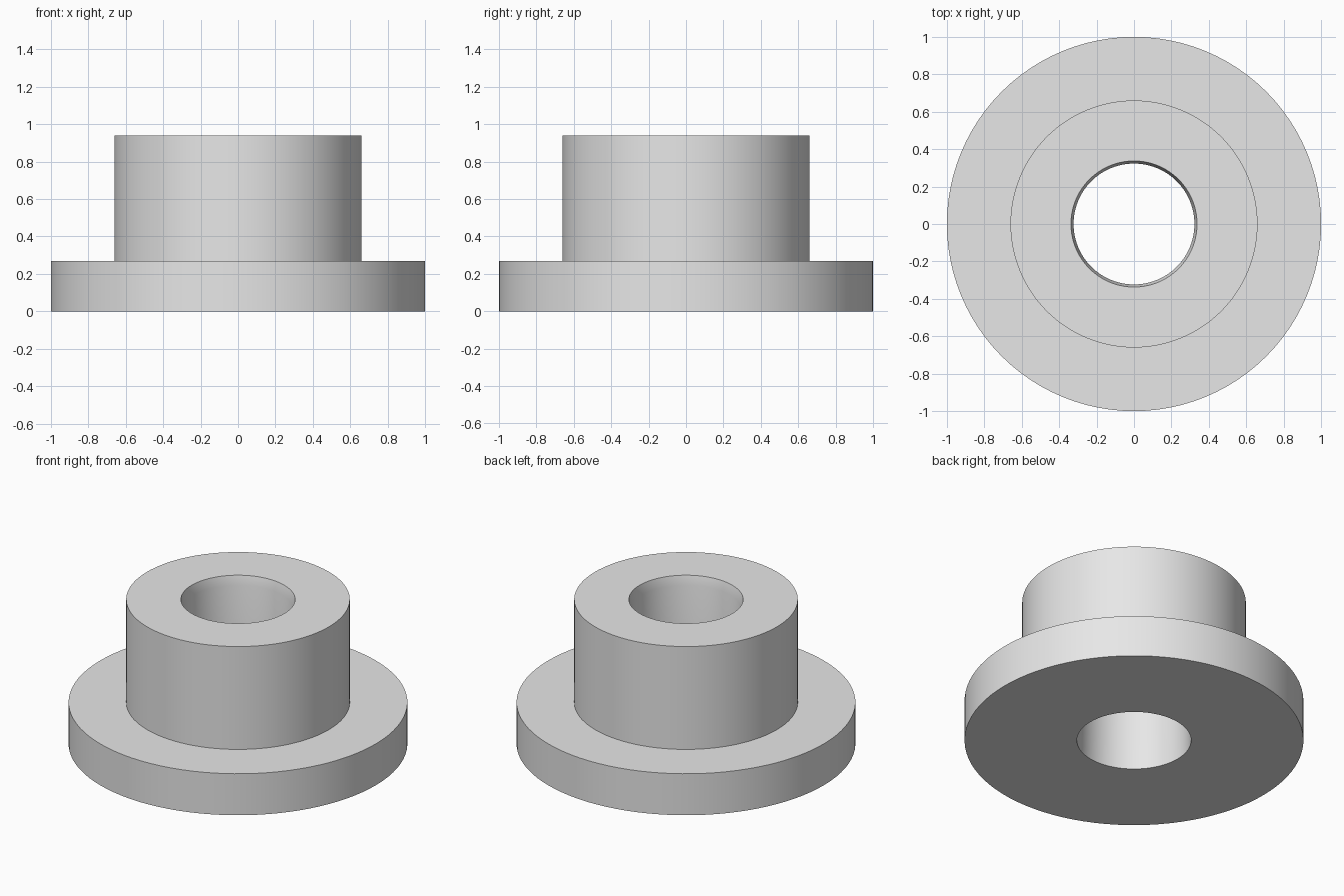
import bpy
import bmesh
import math

if "Cube" in bpy.data.objects:
    bpy.data.objects.remove(bpy.data.objects["Cube"])

SEGMENTS = 96

grey = bpy.data.materials.new("light grey")
grey.diffuse_color = (0.8, 0.8, 0.8, 1.0)
grey.use_nodes = True
grey.node_tree.nodes["Principled BSDF"].inputs["Base Color"].default_value = grey.diffuse_color

# Closed cross-section (radius, height): flange, collar, lead-in and tapered bore
profile = [
    (0.337, 0.0), (1.0, 0.0), (1.0, 0.27), (0.66, 0.27),
    (0.66, 0.94), (0.337, 0.94), (0.323, 0.88),
]


def lathe(name, points, material):
    """Revolve a closed cross-section around the z axis."""
    bm = bmesh.new()
    rings = []
    for i in range(SEGMENTS):
        a = 2 * math.pi * i / SEGMENTS
        rings.append([bm.verts.new((r * math.cos(a), r * math.sin(a), z))
                      for r, z in points])
    for i in range(SEGMENTS):
        here, after = rings[i], rings[(i + 1) % SEGMENTS]
        for j in range(len(points)):
            k = (j + 1) % len(points)
            bm.faces.new((here[j], after[j], after[k], here[k]))
    bmesh.ops.recalc_face_normals(bm, faces=bm.faces)
    mesh = bpy.data.meshes.new(name)
    bm.to_mesh(mesh)
    bm.free()
    mesh.materials.append(material)
    obj = bpy.data.objects.new(name, mesh)
    bpy.context.collection.objects.link(obj)
    return obj


# Flanged bushing with a through bore
bushing = lathe("flanged_bushing", profile, grey)
bpy.context.view_layer.objects.active = bushing
bushing.select_set(True)
bpy.ops.object.shade_smooth_by_angle(angle=math.radians(30))
